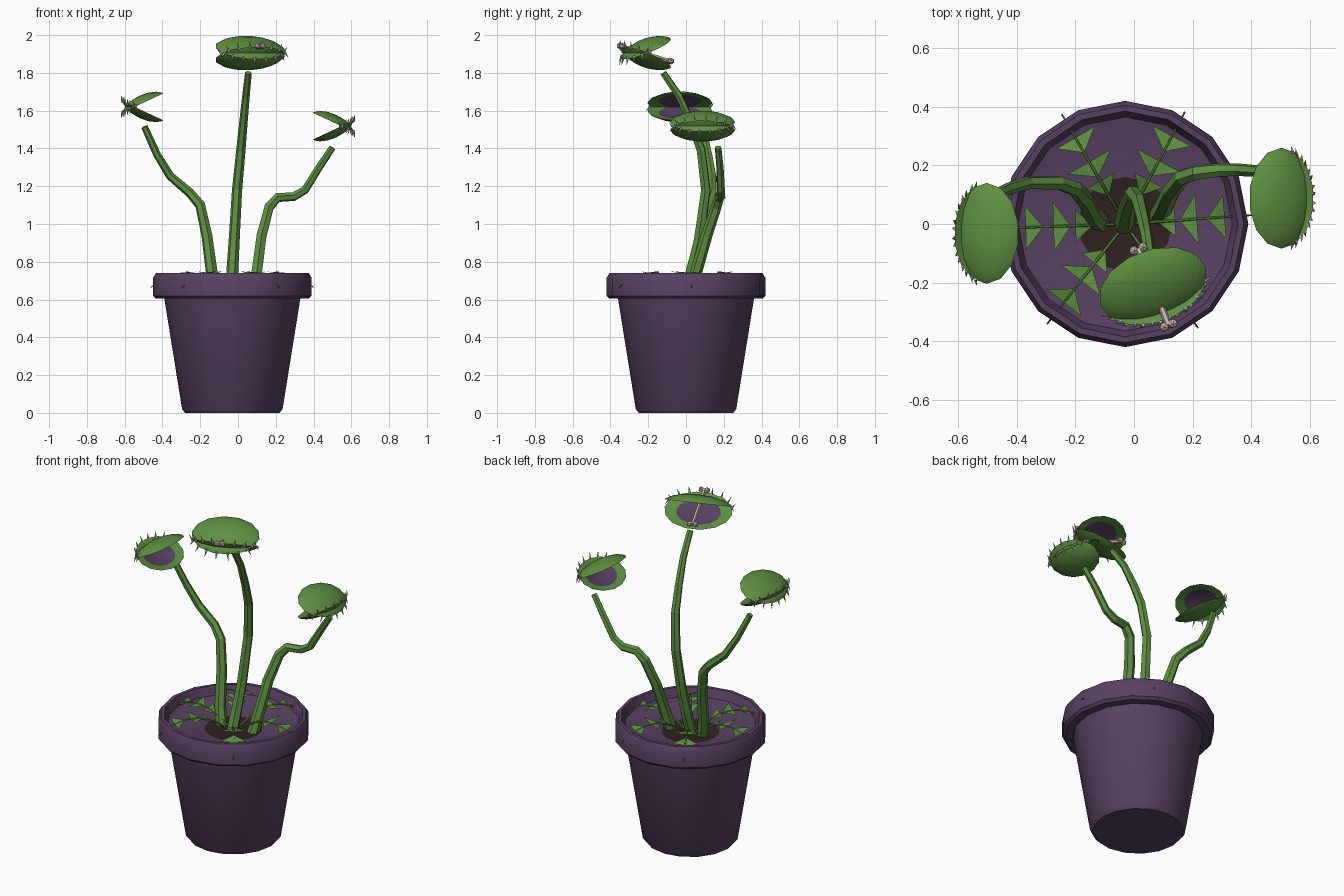
import bpy, bmesh
from math import sin, cos, pi, radians
from mathutils import Matrix, Vector

if "Cube" in bpy.data.objects:
    bpy.data.objects.remove(bpy.data.objects["Cube"])


def material(name, rgb):
    m = bpy.data.materials.new(name)
    m.use_nodes = True
    m.diffuse_color = (*rgb, 1)
    bsdf = m.node_tree.nodes["Principled BSDF"]
    bsdf.inputs["Base Color"].default_value = (*rgb, 1)
    bsdf.inputs["Roughness"].default_value = 0.8
    return m


GREEN = material("leaf green", (0.11, 0.28, 0.05))
PURPLE = material("purple", (0.098, 0.052, 0.122))
SOIL = material("dark soil", (0.03, 0.015, 0.015))
CREAM = material("cream", (0.6, 0.5, 0.42))
POT_X = -0.03


def finish(bm, name, mats, smooth=True, fix=True):
    if fix:
        bmesh.ops.recalc_face_normals(bm, faces=bm.faces)
    mesh = bpy.data.meshes.new(name)
    bm.to_mesh(mesh)
    bm.free()
    for m in mats:
        mesh.materials.append(m)
    ob = bpy.data.objects.new(name, mesh)
    bpy.context.collection.objects.link(ob)
    if smooth:
        bpy.ops.object.select_all(action='DESELECT')
        ob.select_set(True)
        bpy.context.view_layer.objects.active = ob
        bpy.ops.object.shade_smooth_by_angle(angle=radians(32))
    return ob


def lathe(profile, sides, sx=1, sy=1, accent=()):
    """Closed turned shape; bands listed in accent get the second material."""
    bm = bmesh.new()
    rings = []
    for r, z in profile:
        n = sides if r > 0 else 1
        rings.append([bm.verts.new((r * sx * cos(2 * pi * i / sides),
                                    r * sy * sin(2 * pi * i / sides), z)) for i in range(n)])
    for b, (lo, hi) in enumerate(zip(rings, rings[1:])):
        for i in range(sides):
            j = (i + 1) % sides
            ids = [lo[i % len(lo)], lo[j % len(lo)], hi[j % len(hi)], hi[i % len(hi)]]
            f = bm.faces.new(list(dict.fromkeys(ids)))
            f.material_index = int(b in accent)
    return bm


def tube(name, points, r0, r1, mat):
    """Six sided tapering tube along a path."""
    cu = bpy.data.curves.new(name, 'CURVE')
    cu.dimensions = '3D'
    cu.bevel_depth = 1
    cu.bevel_resolution = 1
    cu.use_fill_caps = True
    sp = cu.splines.new('POLY')
    sp.points.add(len(points) - 1)
    sp.use_smooth = False
    for i, (p, co) in enumerate(zip(sp.points, points)):
        p.co = (*co, 1)
        p.radius = r0 + (r1 - r0) * i / (len(points) - 1)
    cu.materials.append(mat)
    ob = bpy.data.objects.new(name, cu)
    bpy.context.collection.objects.link(ob)
    return ob


# Pot with thick rim, hollow top and soil in the middle
pot_profile = [(0, 0), (0.25, 0), (0.266, 0.02), (0.36, 0.605), (0.405, 0.605), (0.42, 0.62),
               (0.42, 0.715), (0.405, 0.74), (0.385, 0.74), (0.365, 0.69), (0.16, 0.65), (0, 0.65)]
pot = finish(lathe(pot_profile, 16, accent=(10,)), "pot", [PURPLE, SOIL])
pot.location.x = POT_X

# Stems
tube("left_stem", [(-0.11, 0, 0.62), (-0.14, 0.03, 0.75), (-0.165, 0.08, 0.94),
                   (-0.2, 0.12, 1.1), (-0.255, 0.14, 1.165), (-0.36, 0.14, 1.255),
                   (-0.43, 0.12, 1.37), (-0.495, 0.09, 1.515)], 0.034, 0.018, GREEN)
tube("middle_stem", [(-0.035, -0.01, 0.62), (-0.03, 0.03, 0.75), (-0.02, 0.07, 0.92),
                     (-0.005, 0.105, 1.18), (0.015, 0.08, 1.39), (0.028, 0.03, 1.53),
                     (0.042, -0.035, 1.675), (0.055, -0.12, 1.8)], 0.034, 0.018, GREEN)
tube("right_stem", [(0.08, 0.02, 0.62), (0.1, 0.055, 0.75), (0.125, 0.11, 0.94),
                    (0.165, 0.16, 1.09), (0.21, 0.175, 1.14), (0.295, 0.185, 1.145),
                    (0.355, 0.185, 1.18), (0.43, 0.18, 1.3), (0.5, 0.17, 1.405)],
     0.034, 0.018, GREEN)

# Trap heads: two crossing bowl lobes with teeth along the closed edge
LONG, WIDE, DEEP = 0.172, 0.122, 0.042
lobe_profile = [(0, DEEP), (0.4, DEEP * 0.9), (0.75, DEEP * 0.58), (0.93, DEEP * 0.22), (1, 0),
                (0.66, 0.01), (0.35, 0.022), (0, 0.026)]


def head(name, center, yaw, size):
    base = (Matrix.Translation(center) @ Matrix.Rotation(radians(yaw), 4, 'Z')
            @ Matrix.Scale(size, 4))
    for side, flip in (("upper", 1), ("lower", -1)):
        place = (base @ Matrix.Scale(flip, 4, (0, 0, 1)) @ Matrix.Translation((0, 0, 0.021))
                 @ Matrix.Rotation(radians(25), 4, 'X'))
        bm = lathe(lobe_profile, 14, LONG, WIDE, accent=(5, 6))
        bm.transform(place)
        finish(bm, f"{name}_{side}_lobe", [GREEN, PURPLE])
        bm = bmesh.new()
        for k in range(8):
            a = radians(-90 + (k - 3.5) * 19 + 4 * flip)
            root = Vector((LONG * 0.97 * cos(a), WIDE * 0.97 * sin(a), 0.004))
            aim = Vector((cos(a) * 0.6, sin(a) * 0.6, -0.75)).normalized()
            m = (place @ Matrix.Translation(root + aim * 0.018)
                 @ aim.to_track_quat('Z', 'Y').to_matrix().to_4x4())
            bmesh.ops.create_cone(bm, cap_ends=True, segments=5, radius1=0.007, radius2=0,
                                  depth=0.042, matrix=m)
        finish(bm, f"{name}_{side}_teeth", [CREAM], smooth=False)


head("left_head", (-0.503, -0.032, 1.62), -90, 1)
head("right_head", (0.503, 0.088, 1.518), 90, 1)
head("middle_head", (0.065, -0.212, 1.905), 20, 1.12)

# Bone held in the middle trap
front, back = Vector((0.118, -0.345, 1.943)), Vector((0.015, -0.085, 1.862))
tube("bone_shaft", [front, back], 0.011, 0.011, CREAM)
bm = bmesh.new()
across = (front - back).cross(Vector((0, 0, 1))).normalized() * 0.016
for end in (front, back):
    for s in (-1, 1):
        bmesh.ops.create_icosphere(bm, subdivisions=1, radius=0.018,
                                   matrix=Matrix.Translation(end + across * s))
finish(bm, "bone_knobs", [CREAM])


# Low fronds spreading over the soil
def frond_height(r):
    return 0.742 - 2.1 * (r - 0.24) ** 2


for n, angle in enumerate((4, 62, 120, 182, 232, 305)):
    turn = Matrix.Translation((POT_X, 0, 0)) @ Matrix.Rotation(radians(angle), 4, 'Z')
    radii = [0.04 + 0.056 * i for i in range(8)]
    tube(f"frond_spine_{n}", [turn @ Vector((r, 0, frond_height(r))) for r in radii],
         0.006, 0.003, GREEN)
    bm = bmesh.new()
    for r, reach in ((0.11, 0.055), (0.185, 0.085), (0.28, 0.075)):
        for s in (-1, 1):
            pts = ((r, 0, 0), (r + 0.06, 0, 0), (r + 0.06, s * reach, 0.008))
            vs = [bm.verts.new(turn @ Vector((x, y, frond_height(x) + z))) for x, y, z in pts]
            bm.faces.new(vs if s > 0 else vs[::-1])
    finish(bm, f"frond_leaflets_{n}", [GREEN], smooth=False, fix=False)
